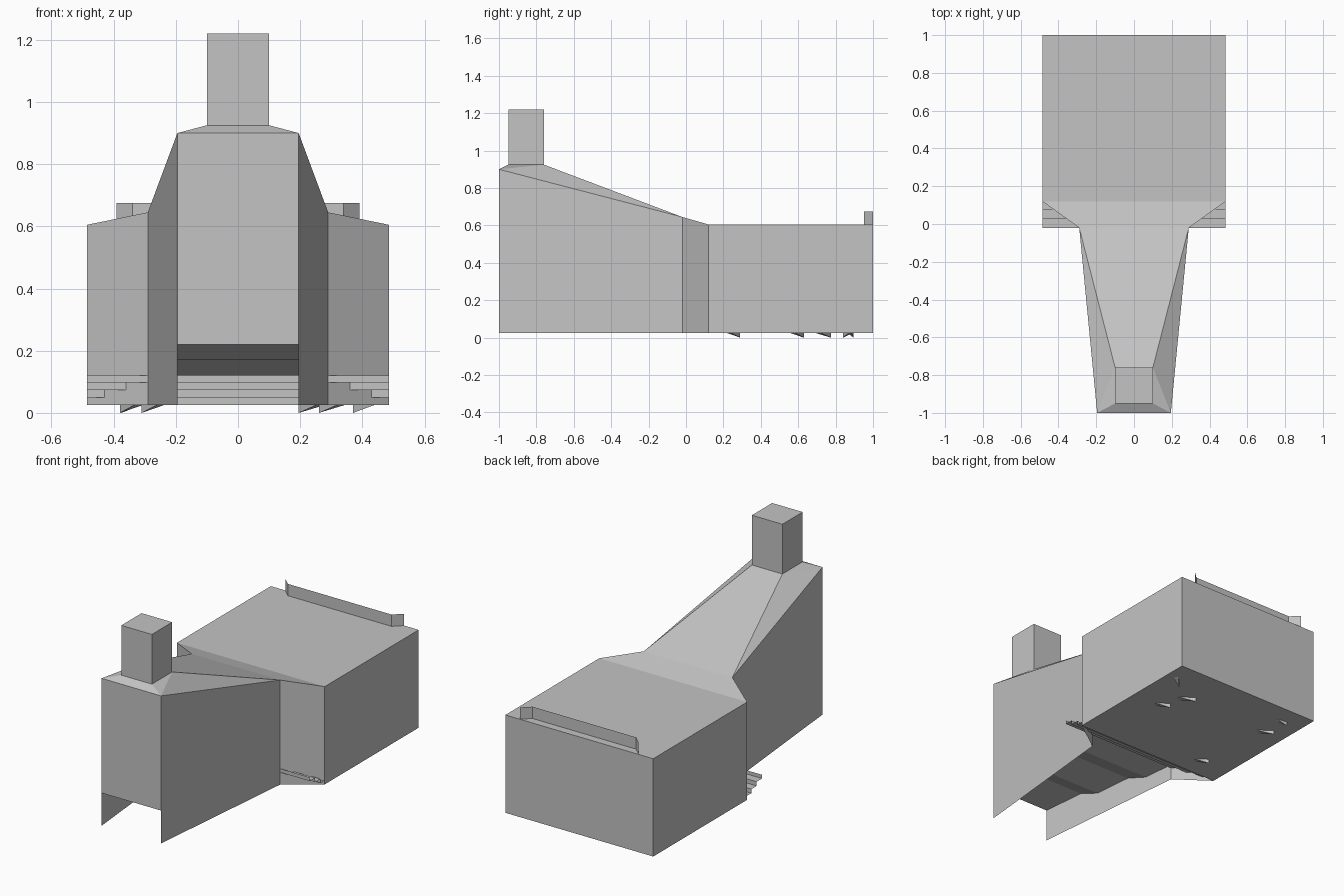
import bpy, bmesh
from mathutils import Vector

if "Cube" in bpy.data.objects:
    bpy.data.objects.remove(bpy.data.objects["Cube"])

grey = bpy.data.materials.new("plain_grey")
grey.diffuse_color = (0.55, 0.55, 0.55, 1)
grey.use_nodes = True
grey.node_tree.nodes["Principled BSDF"].inputs["Base Color"].default_value = grey.diffuse_color


def build(name, polys, mirror=False, flip_to=None):
    """Object from a list of polygons; optionally mirrored across x = 0."""
    bm = bmesh.new()
    for p in polys:
        sides = [p]
        if mirror:
            sides.append([(-x, y, z) for x, y, z in reversed(p)])
        for s in sides:
            bm.faces.new([bm.verts.new(v) for v in s])
    bmesh.ops.remove_doubles(bm, verts=bm.verts, dist=1e-4)
    bmesh.ops.recalc_face_normals(bm, faces=bm.faces)
    if flip_to:
        bm.normal_update()
        total = sum((f.normal * f.calc_area() for f in bm.faces), Vector())
        if total.dot(Vector(flip_to)) < 0:
            bmesh.ops.reverse_faces(bm, faces=bm.faces)
    me = bpy.data.meshes.new(name)
    bm.to_mesh(me)
    bm.free()
    me.materials.append(grey)
    ob = bpy.data.objects.new(name, me)
    bpy.context.collection.objects.link(ob)
    return ob


def across(profile):
    """Quads spanning -x..x between successive (half width, y, z) points."""
    return [[(-a[0], a[1], a[2]), a, b, (-b[0], b[1], b[2])]
            for a, b in zip(profile, profile[1:])]


def hood_half_width(y):
    return 0.195 + (y + 1) / 0.98 * 0.095


BASE = 0.025
front, waist = (0.195, -1, 0.9), (0.29, -0.02, 0.645)
shoulder, back = (0.485, 0.12, 0.605), (0.485, 1, 0.605)
neck_f, neck_b = (0.1, -0.95, 0.925), (0.1, -0.76, 0.925)


def wall(a, b):
    return [(a[0], a[1], BASE), (b[0], b[1], BASE), b, a]


# Side walls of hood, shoulders and body
outline = [front, waist, shoulder, back]
for name, a, b in zip(("hood_wall", "shoulder_wall", "body_wall"), outline, outline[1:]):
    for side, s in (("right", 1), ("left", -1)):
        build(f"{name}_{side}", [[(s * x, y, z) for x, y, z in wall(a, b)]],
              flip_to=(s, 0, 0))

# Front panel, back panel and body floor
build("front_panel", across([(0.195, -1, 0.22), front]), flip_to=(0, -1, 0))
build("back_panel", across([(0.485, 1, BASE), back]), flip_to=(0, 1, 0))
build("body_floor", across([(0.485, 0.12, BASE), (0.485, 1, BASE)]), flip_to=(0, 0, -1))

# Roof: front bevel, long slope, shoulder slope and flat top
build("front_bevel", across([front, neck_f]), flip_to=(0, 0, 1))
build("roof", across([neck_b, waist, shoulder, back]), flip_to=(0, 0, 1))
build("roof_sides", [[front, waist, neck_b], [front, neck_b, neck_f]],
      mirror=True, flip_to=(0, 0, 1))

# Chimney block
h = 1.22
up = lambda p: (p[0], p[1], h)
build("chimney", across([neck_f, up(neck_f), up(neck_b), neck_b])
      + [[neck_f, neck_b, up(neck_b), up(neck_f)],
         [(-x, y, z) for x, y, z in (neck_f, up(neck_f), up(neck_b), neck_b)]],
      flip_to=(0, 0, 1))

# Terraced underside of the hood
terrace = [(-1, 0.22), (-0.73, 0.22), (-0.6, 0.17), (-0.36, 0.17), (-0.22, 0.12), (-0.02, 0.12)]
build("hood_underside", across([(hood_half_width(y), y, z) for y, z in terrace]),
      flip_to=(0, 0, -1))

# Inverted steps below the shoulders
steps = [(-0.02, 0.12), (-0.02, 0.098), (0.03, 0.098), (0.03, 0.073),
         (0.08, 0.073), (0.08, 0.049), (0.12, 0.049), (0.12, BASE)]
build("steps", across([(0.485, y, z) for y, z in steps]), flip_to=(0, -1, -1))

# Thin rail at the back of the roof with angled ends
rail = [(-0.39, 1), (-0.34, 0.953), (0.34, 0.953), (0.39, 1)]
build("back_rail", [[(*a, 0.605), (*b, 0.605), (*b, 0.675), (*a, 0.675)]
                    for a, b in zip(rail, rail[1:])], flip_to=(0, -1, 0))

# Small splinters under the floor: centre, then direction to the tip
for i, (x, y, dx, dy) in enumerate([
        (0.40, 0.86, -0.03, -0.02), (0.295, 0.60, -0.035, 0.03),
        (0.23, 0.74, -0.035, 0.035), (-0.345, 0.885, -0.03, 0.01),
        (-0.35, 0.74, -0.03, 0.035), (-0.28, 0.26, -0.03, 0.03)]):
    n = (-dy * 0.4, dx * 0.4)
    tip = (x + dx, y + dy, 0.0)
    a = (x - dx + n[0], y - dy + n[1], BASE)
    b = (x - dx - n[0], y - dy - n[1], BASE)
    c = (x + dx, y + dy, BASE)
    build(f"splinter_{i + 1}", [[a, b, tip], [b, c, tip], [c, a, tip]], flip_to=(0, 0, -1))
